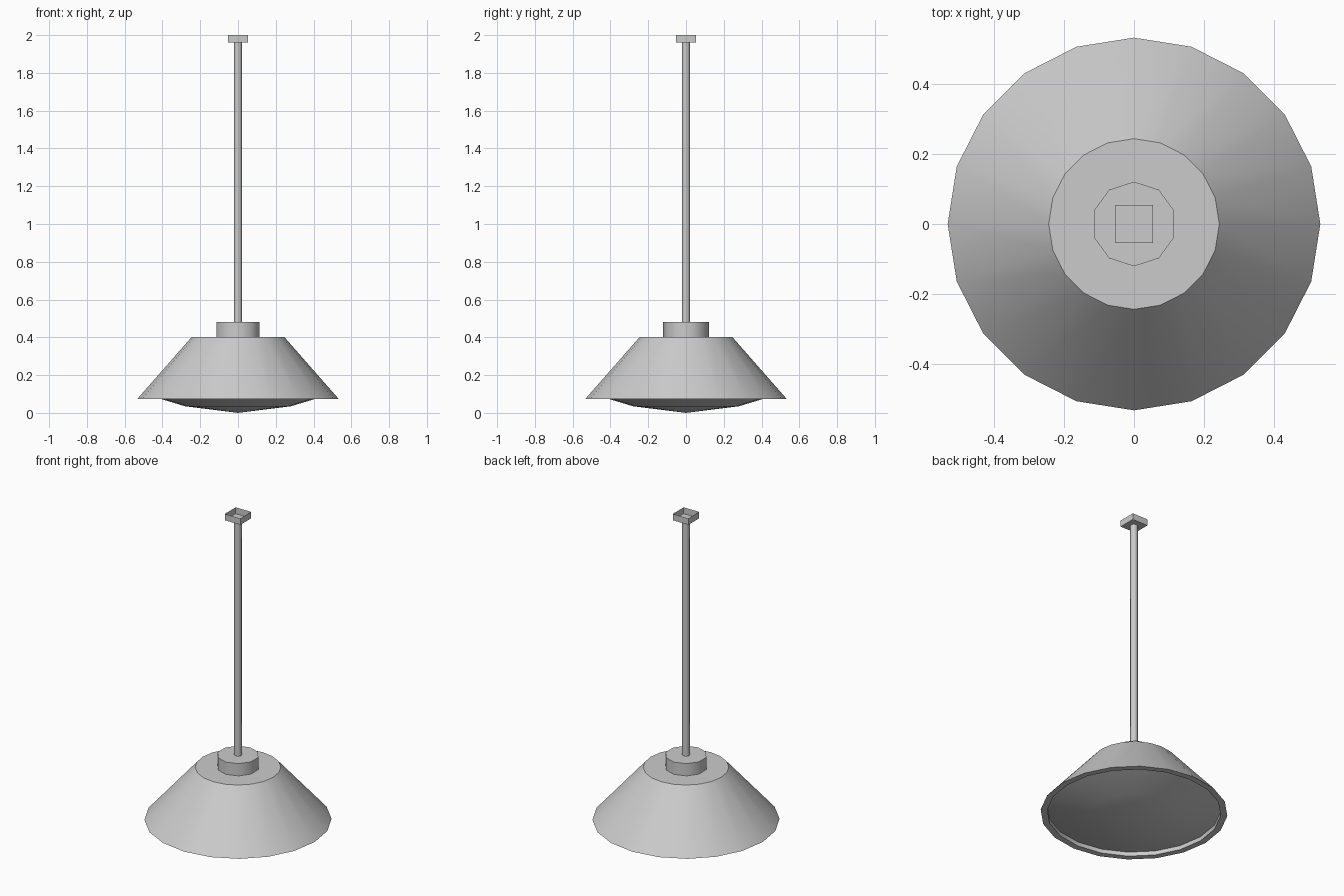
import bpy, bmesh, math

if "Cube" in bpy.data.objects:
    bpy.data.objects.remove(bpy.data.objects["Cube"])


def lathe(name, profile, sides, start=math.pi / 2, smooth=40):
    """Revolve (radius, z) points around z; radius 0 becomes a single tip vertex."""
    bm = bmesh.new()
    rings = []
    for r, z in profile:
        if r == 0:
            rings.append([bm.verts.new((0, 0, z))] * sides)
        else:
            angles = [start + 2 * math.pi * i / sides for i in range(sides)]
            rings.append([bm.verts.new((r * math.cos(a), r * math.sin(a), z)) for a in angles])
    for lo, hi in zip(rings, rings[1:]):
        for i in range(sides):
            j = (i + 1) % sides
            bm.faces.new(dict.fromkeys((lo[i], lo[j], hi[j], hi[i])))
    mesh = bpy.data.meshes.new(name)
    bm.to_mesh(mesh)
    bm.free()
    obj = bpy.data.objects.new(name, mesh)
    bpy.context.collection.objects.link(obj)
    bpy.context.view_layer.objects.active = obj
    bpy.ops.object.select_all(action='DESELECT')
    obj.select_set(True)
    if smooth:
        bpy.ops.object.shade_smooth_by_angle(angle=math.radians(smooth))
    return obj


# Shallow glass diffuser bulging below the rim
lathe("diffuser", [(0, 0), (0.28, 0.035), (0.495, 0.1)], 20)

# Conical shade with a thick rim and short inner lip
lathe("shade", [(0.495, 0.1), (0.495, 0.074), (0.533, 0.074), (0.244, 0.403), (0, 0.403)], 20)

# Ten-sided collar on top of the shade
lathe("collar", [(0.121, 0.403), (0.121, 0.48), (0, 0.48)], 10)

# Hanging rod
lathe("rod", [(0.022, 0.48), (0.022, 1.96)], 8, smooth=50)

# Square ceiling mount, open at the top
lathe("ceiling_mount", [(0, 1.96), (0.054 * math.sqrt(2), 1.96), (0.054 * math.sqrt(2), 2.0)],
      4, start=math.pi / 4, smooth=None)
